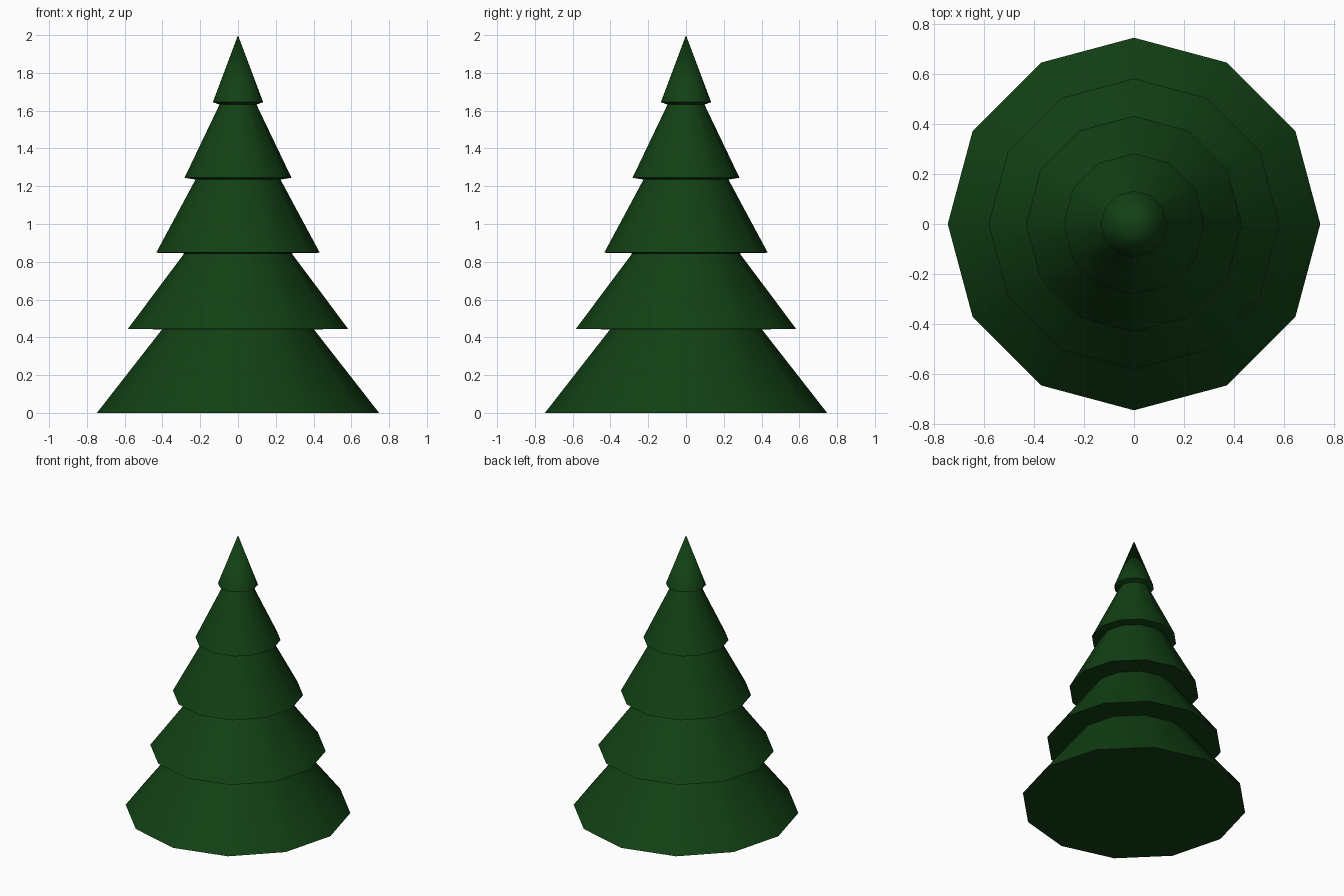
import bpy, bmesh, math

if "Cube" in bpy.data.objects:
    bpy.data.objects.remove(bpy.data.objects["Cube"])

SIDES = 12

green = bpy.data.materials.new("dark_green")
green.diffuse_color = (0.006, 0.052, 0.007, 1.0)
green.use_nodes = True
green.node_tree.nodes["Principled BSDF"].inputs["Base Color"].default_value = green.diffuse_color

# Tiers from the ground up: rim radius, rim height, neck radius, neck height
tiers = [
    (0.747, 0.00, 0.402, 0.442),
    (0.583, 0.445, 0.284, 0.845),
    (0.433, 0.848, 0.225, 1.235),
    (0.283, 1.245, 0.098, 1.632),
    (0.133, 1.645, 0.0, 2.0),
]

# Stepped outline turned around the z axis
bm = bmesh.new()


def ring(r, z):
    return [bm.verts.new((r * math.cos(2 * math.pi * i / SIDES),
                          r * math.sin(2 * math.pi * i / SIDES), z))
            for i in range(SIDES)]


def bridge(a, b):
    for i in range(SIDES):
        j = (i + 1) % SIDES
        bm.faces.new((a[i], a[j], b[j], b[i]))


previous = None
for r, z, neck_r, neck_z in tiers:
    rim = ring(r, z)
    if previous:
        bridge(previous, rim)              # underside of the overhang
    else:
        bm.faces.new(list(reversed(rim)))  # flat bottom
    if neck_r > 0:
        previous = ring(neck_r, neck_z)
        bridge(rim, previous)
    else:
        tip = bm.verts.new((0, 0, neck_z))
        for i in range(SIDES):
            bm.faces.new((rim[i], rim[(i + 1) % SIDES], tip))

bmesh.ops.recalc_face_normals(bm, faces=bm.faces[:])
mesh = bpy.data.meshes.new("tree_foliage")
bm.to_mesh(mesh)
bm.free()
mesh.materials.append(green)
tree = bpy.data.objects.new("tree_foliage", mesh)
bpy.context.collection.objects.link(tree)

# Smooth around the tiers, sharp at the rims
bpy.context.view_layer.objects.active = tree
tree.select_set(True)
bpy.ops.object.shade_smooth_by_angle(angle=math.radians(40))
